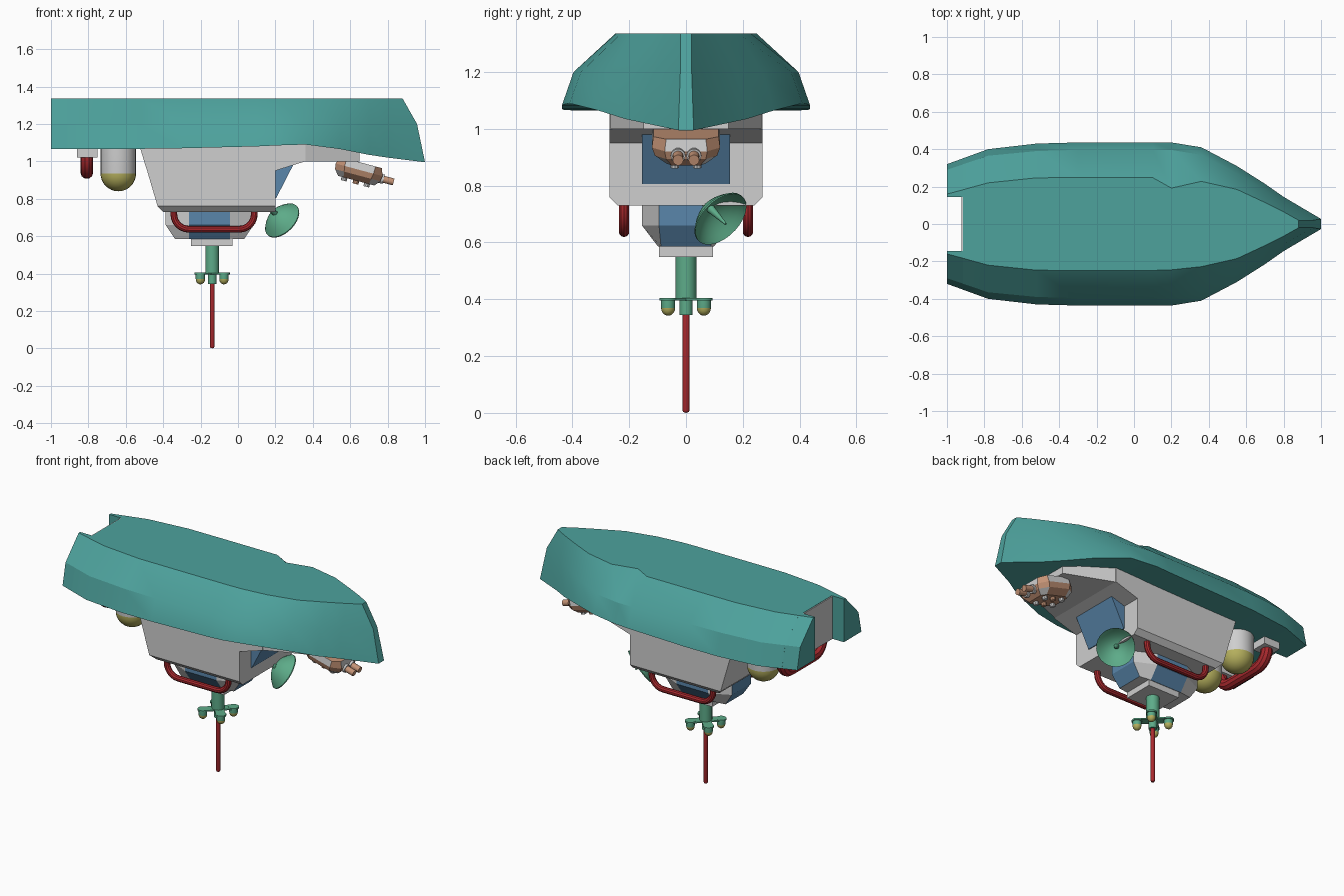
import bpy, bmesh, math
from mathutils import Vector, Matrix

if "Cube" in bpy.data.objects:
    bpy.data.objects.remove(bpy.data.objects["Cube"])


def material(name, rgb):
    m = bpy.data.materials.new(name)
    m.diffuse_color = (*rgb, 1)
    m.use_nodes = True
    m.node_tree.nodes["Principled BSDF"].inputs["Base Color"].default_value = m.diffuse_color
    return m


TEAL = material("teal_hull", (0.075, 0.36, 0.335))
WHITE = material("off_white", (0.62, 0.62, 0.62))
BLUE = material("window_blue", (0.10, 0.24, 0.41))
RED = material("red", (0.40, 0.022, 0.027))
YELLOW = material("lamp_yellow", (0.46, 0.43, 0.11))
GREEN = material("mast_green", (0.11, 0.41, 0.25))
PEACH = material("peach", (0.55, 0.29, 0.18))


def finish(name, bm, mats, matrix=None, smooth=True):
    bmesh.ops.recalc_face_normals(bm, faces=bm.faces)
    me = bpy.data.meshes.new(name)
    bm.to_mesh(me)
    bm.free()
    if matrix:
        me.transform(matrix)
    for m in mats:
        me.materials.append(m)
    ob = bpy.data.objects.new(name, me)
    bpy.context.collection.objects.link(ob)
    if smooth:
        bpy.ops.object.select_all(action='DESELECT')
        ob.select_set(True)
        bpy.context.view_layer.objects.active = ob
        bpy.ops.object.shade_smooth_by_angle(angle=math.radians(30))
    return ob


def loft(name, rings, mats, rule=None, matrix=None, smooth=False):
    """Skin rings of points; rule(band, side) picks the material of each side face."""
    bm = bmesh.new()
    vs = [[bm.verts.new(p) for p in r] for r in rings]
    n = len(rings[0])
    for b in range(len(vs) - 1):
        for s in range(n):
            t = (s + 1) % n
            f = bm.faces.new((vs[b][s], vs[b][t], vs[b + 1][t], vs[b + 1][s]))
            f.material_index = rule(b, s) if rule else 0
    bm.faces.new(vs[0])
    bm.faces.new(vs[-1])
    return finish(name, bm, mats, matrix, smooth)


def rect(z, x0, x1, y):
    return [(x0, -y, z), (x1, -y, z), (x1, y, z), (x0, y, z)]


def box(name, x0, x1, y0, y1, z0, z1, mat):
    r = lambda z: [(x0, y0, z), (x1, y0, z), (x1, y1, z), (x0, y1, z)]
    return loft(name, [r(z0), r(z1)], [mat])


def octagon(z, cx, a, b, c, d):
    """Octagon with x ends (a, +-b) and y sides (+-c, d); even sides face the axes."""
    pts = [(a, -b), (a, b), (c, d), (-c, d), (-a, b), (-a, -b), (-c, -d), (c, -d)]
    return [(cx + x, y, z) for x, y in pts]


def lathe(name, profile, mats, loc, axis=(0, 0, 1), segs=20, pre=None, split=None):
    """Revolve (radius, height) points; bands from index split on use the second material."""
    bm = bmesh.new()
    rows = []
    for r, h in profile:
        if r < 1e-5:
            rows.append([bm.verts.new((0, 0, h))])
        else:
            rows.append([bm.verts.new((r * math.cos(2 * math.pi * i / segs),
                                       r * math.sin(2 * math.pi * i / segs), h)) for i in range(segs)])
    for k, (a, b) in enumerate(zip(rows, rows[1:])):
        for i in range(segs):
            q = [a[i % len(a)], a[(i + 1) % len(a)], b[(i + 1) % len(b)], b[i % len(b)]]
            f = bm.faces.new(list(dict.fromkeys(q)))
            f.material_index = 1 if split is not None and k >= split else 0
    m = Matrix.Translation(loc) @ Vector(axis).to_track_quat('Z', 'Y').to_matrix().to_4x4()
    return finish(name, bm, mats, pre @ m if pre else m)


def rod(r, length):
    return [(0, 0), (r, 0), (r, length), (0, length)]


def tube_u(name, w, z0, z1, corner, r, place):
    """Round U-shaped rail: half width w, from z0 down to z1; place maps (u, z) to 3D."""
    right = [(w, z0)] + [(w - corner + corner * math.cos(a), z1 + corner - corner * math.sin(a))
                         for a in [math.pi / 2 * i / 6 for i in range(7)]]
    pts = right + [(-u, z) for u, z in reversed(right)]
    cu = bpy.data.curves.new(name + "_path", 'CURVE')
    cu.dimensions = '3D'
    cu.bevel_depth, cu.bevel_resolution, cu.use_fill_caps = r, 3, True
    sp = cu.splines.new('POLY')
    sp.points.add(len(pts) - 1)
    for p, q in zip(sp.points, pts):
        p.co = (*place(*q), 1)
    tmp = bpy.data.objects.new("tmp", cu)
    bm = bmesh.new()
    bpy.context.collection.objects.link(tmp)
    bm.from_mesh(tmp.evaluated_get(bpy.context.evaluated_depsgraph_get()).to_mesh())
    bpy.data.objects.remove(tmp)
    return finish(name, bm, [RED])


# Upturned hull: x, keel half width, chine half width, rim half width, rim height
TOP, CHINE = 1.336, 1.20
stations = [(-0.915, .183, .319, .351, 1.065), (-0.78, .22, .365, .40, 1.065),
            (-0.52, .247, .39, .43, 1.067), (-0.3, .248, .396, .436, 1.07),
            (0.1, .248, .396, .437, 1.08), (0.2, .245, .396, .436, 1.085),
            (0.36, .228, .37, .41, 1.09), (0.55, .185, .27, .31, 1.065),
            (0.7, .115, .18, .215, 1.035), (0.8, .065, .11, .145, 1.02)]
rings = []
for x, t, c, r, z in stations:
    dent = 0.192 if x == 0.2 else t          # the far bottom edge is dented here
    rings.append([(x, -t, TOP), (x, -c, CHINE), (x, -r, z), (x, r, z), (x, c, CHINE), (x, dent, TOP)])
rings.append([(.88, -.02, TOP), (.957, -.02, CHINE), (1, -.027, .995),
              (1, .027, .995), (.957, .02, CHINE), (.88, .02, TOP)])
loft("hull", rings, [TEAL], smooth=True)

# Stern wings either side of the transom notch
for side, s in (("left", -1), ("right", 1)):
    ring = lambda x, t, c, r: [(x, s * .145, TOP), (x, s * t, TOP), (x, s * c, CHINE),
                               (x, s * r, 1.065), (x, s * .145, 1.065)]
    loft("stern_wing_" + side, [ring(-1, .16, .29, .32), ring(-.914, .183, .319, .351)], [TEAL], smooth=True)
box("transom_plate", -.922, -.91, -.144, .144, 1.066, 1.334, WHITE)

# Cabin, foredeck trunk and windscreen
loft("cabin", [rect(.73, -.40, .20, .24), rect(.76, -.43, .20, .27), rect(.95, -.486, .20, .27),
               rect(1.0, -.502, .36, .27), rect(1.12, -.537, .36, .27)], [WHITE])
trunk = lambda x, y: [(x, -y, 1.0), (x, y, 1.0), (x, y, 1.12), (x, -y, 1.12)]
loft("foredeck_trunk", [trunk(.34, .268), trunk(.36, .265), trunk(.65, .15)], [WHITE])
wedge = lambda y: [(.19, y, .805), (.205, y, .805), (.30, y, .99), (.30, y, 1.02), (.19, y, 1.02)]
loft("windscreen", [wedge(-.155), wedge(.155)], [BLUE])

# Bridge: octagon with windows on the four main sides
loft("bridge", [octagon(.74, -.152, .235, .095, .11, .155), octagon(.66, -.152, .235, .095, .11, .155),
                octagon(.585, -.152, .185, .088, .11, .098)],
     [WHITE, BLUE], rule=lambda b, s: 1 - s % 2)
box("bridge_cap", -.25, -.03, -.095, .095, .548, .59, WHITE)

# Hand rails beside the bridge and across the stern
for side, y in (("left", -.218), ("right", .218)):
    tube_u("rail_" + side, .215, .74, .637, .08, .018, lambda u, z: (u - .128, y, z))
tube_u("stern_rail", .2, 1.04, .94, .085, .034, lambda u, z: (-.808, u, z))
for side, y in (("left", -.2), ("right", .2)):
    box("stern_rail_foot_" + side, -.86, -.75, y - .05, y + .05, 1.02, 1.08, WHITE)

# Pair of domed canisters
dome = [(0, 1.08), (.095, 1.08), (.095, .935)]
dome += [(.095 * math.cos(a), .935 - .095 * math.sin(a)) for a in [math.pi / 16 * i for i in range(1, 8)]] + [(0, .84)]
for side, y in (("left", -.14), ("right", .14)):
    lathe("canister_" + side, dome, [WHITE, YELLOW], (-.64, y, 0), segs=24, split=2)

# Mast, lamp cross and aerial
MX = -.138
lathe("mast", rod(.037, .16), [GREEN], (MX, 0, .395))
lathe("mast_tip", rod(.023, .06), [GREEN], (MX, 0, .345))
lathe("aerial", [(0, 0), (.010, .003), (.013, .012), (.013, .35), (0, .35)], [RED], (MX, 0, 0), segs=12)
lamp = [(0, .40), (.025, .40), (.025, .37)]
lamp += [(.025 * math.cos(a), .37 - .028 * math.sin(a)) for a in (.4, .8, 1.2)] + [(0, .342)]
for i in range(4):
    a = math.pi / 4 + i * math.pi / 2
    px, py = MX + .089 * math.cos(a), .089 * math.sin(a)
    lathe("lamp_%d" % i, lamp, [GREEN, YELLOW], (px, py, 0), segs=16, split=2)
    lathe("lamp_pad_%d" % i, rod(.031, .01), [GREEN], (px, py, .395), segs=16)
    arm = Matrix.Translation((MX, 0, 0)) @ Matrix.Rotation(a, 4, 'Z')
    loft("lamp_arm_%d" % i, [rect(.396, 0, .089, .028), rect(.404, 0, .089, .028)], [GREEN], matrix=arm)

# Dish aimed forward and outward, with its feed spike
bowl = [(.11 * k / 6, .065 * (k / 6) ** 2) for k in range(7)]
aim = (.577, .577, -.577)
lathe("dish", bowl + [(r, h + .006) for r, h in reversed(bowl)], [GREEN], (.197, .082, .723), aim, 28)
lathe("dish_spike", [(0, 0), (.016, 0), (.004, .10), (0, .10)], [GREEN], (.197, .082, .723), aim, 12)
lathe("dish_mount", rod(.014, .05), [GREEN], (.175, .06, .745), aim, 12)

# Bow turret, tilted forward, with twin barrels and studs
tilt = Matrix.Translation((.645, 0, .945)) @ Matrix.Rotation(math.radians(15), 4, 'Y')
loft("turret", [octagon(.05, 0, .115, .07, .08, .115), octagon(.01, 0, .13, .075, .08, .12),
                octagon(-.02, 0, .125, .07, .075, .11), octagon(-.05, 0, .10, .05, .07, .07)],
     [PEACH, WHITE], rule=lambda b, s: 1 if (b == 0 and s % 2 == 0) or (b == 2 and s % 2) else 0, matrix=tilt)
for j, y in enumerate((-.028, .028)):
    lathe("barrel_%d" % j, rod(.019, .12), [PEACH], (.075, y, -.005), (1, 0, 0), 14, pre=tilt)
    lathe("barrel_collar_%d" % j, rod(.026, .05), [WHITE], (.09, y, -.005), (1, 0, 0), 14, pre=tilt)
    for i, x in enumerate((-.065, 0, .06)):
        lathe("stud_%d_%d" % (j, i), rod(.016, .04), [PEACH if i % 2 else WHITE], (x, y * 1.4, -.068), segs=10, pre=tilt)
